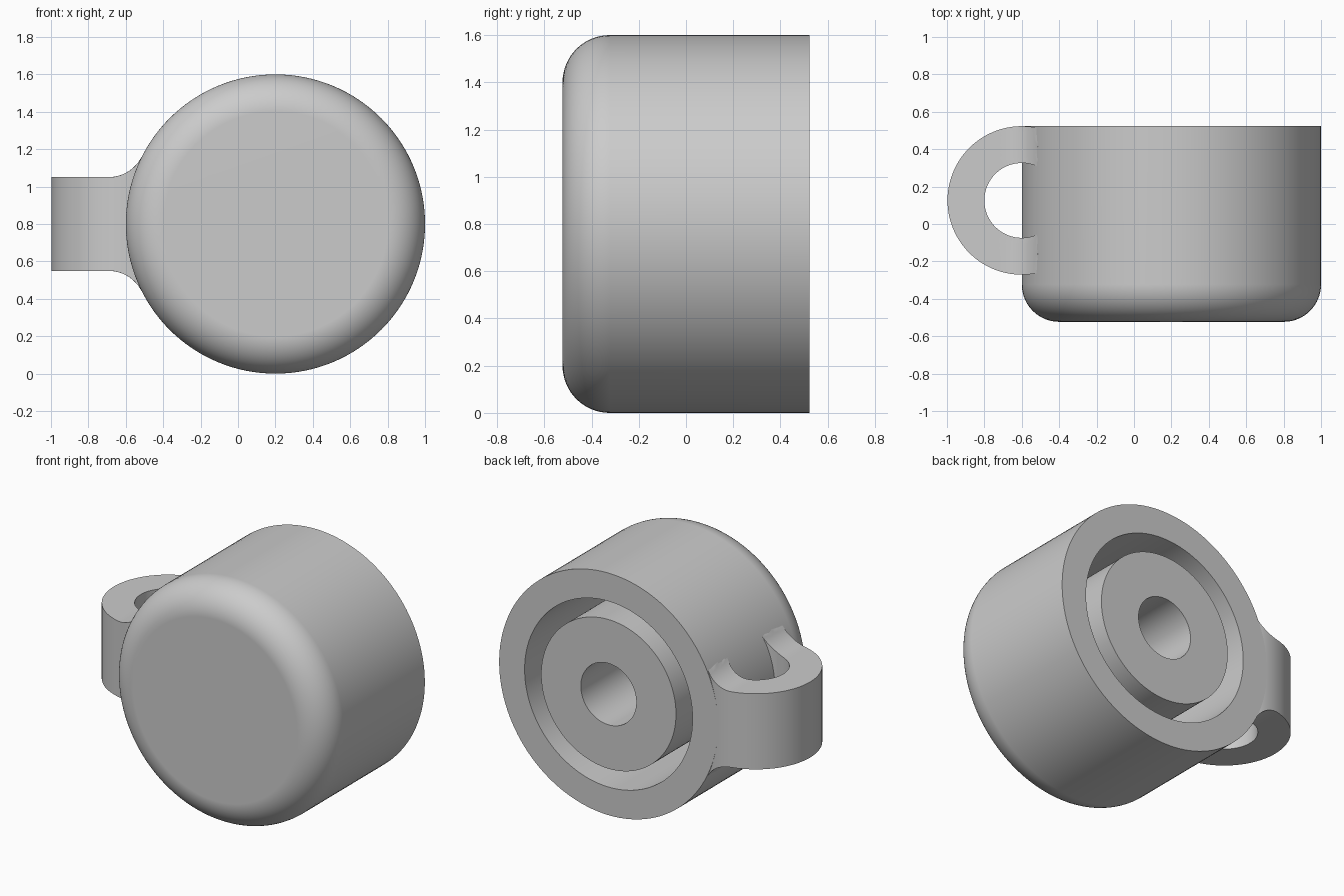
import bpy, bmesh
from math import pi, sin, cos, acos, sqrt, radians
from mathutils import Vector

cube = bpy.data.objects.get("Cube")
if cube:
    bpy.data.objects.remove(cube, do_unlink=True)

grey = bpy.data.materials.new("plain_grey")
grey.use_nodes = True
grey.diffuse_color = (0.6, 0.6, 0.6, 1)
grey.node_tree.nodes["Principled BSDF"].inputs["Base Color"].default_value = (0.6, 0.6, 0.6, 1)


def finish(bm, name):
    """Turn a bmesh into a smooth-shaded object with sharp edges kept."""
    bmesh.ops.remove_doubles(bm, verts=bm.verts[:], dist=1e-5)
    bmesh.ops.recalc_face_normals(bm, faces=bm.faces[:])
    mesh = bpy.data.meshes.new(name)
    bm.to_mesh(mesh)
    bm.free()
    mesh.materials.append(grey)
    obj = bpy.data.objects.new(name, mesh)
    bpy.context.collection.objects.link(obj)
    bpy.ops.object.select_all(action='DESELECT')
    obj.select_set(True)
    bpy.context.view_layer.objects.active = obj
    bpy.ops.object.shade_smooth_by_angle(angle=radians(30))
    mod = obj.modifiers.new("weighted_normals", 'WEIGHTED_NORMAL')
    mod.keep_sharp = True
    return obj


# Cap body: a turned profile (radius, y) with rounded front, ring groove and centre bore
CENTRE = Vector((0.2, 0, 0.8))
R, HALF, ROUND = 0.8, 0.523, 0.2
FLOOR = -0.32
profile = [(0, -HALF)]
for i in range(17):
    a = pi / 2 * i / 16
    profile.append((R - ROUND + ROUND * sin(a), -HALF + ROUND - ROUND * cos(a)))
profile += [(R, HALF), (0.614, HALF), (0.614, FLOOR), (0.493, FLOOR),
            (0.493, HALF), (0.203, HALF), (0.203, FLOOR), (0, FLOOR)]

bm = bmesh.new()
verts = [bm.verts.new(CENTRE + Vector((r, y, 0))) for r, y in profile]
edges = [bm.edges.new(pair) for pair in zip(verts, verts[1:])]
bmesh.ops.spin(bm, geom=verts + edges, cent=CENTRE, axis=(0, 1, 0),
               angle=2 * pi, steps=128, use_duplicate=False)
finish(bm, "cap_body")

# Loop handle: a flat ring whose height flares in a fillet where it meets the body
LOOP_X, LOOP_Y, INNER, OUTER = -0.6, 0.126, 0.2, 0.397
HEIGHT, FILLET = 0.25, 0.2
flare_x = CENTRE.x - sqrt((R + FILLET) ** 2 - (HEIGHT + FILLET) ** 2)
END = 0.12                                  # loop ends this far past its centre, inside the wall


def half_height(x):
    d = min(max(x - flare_x, 0), 0.179)
    return HEIGHT + FILLET - sqrt(FILLET ** 2 - d ** 2)


bm = bmesh.new()
STEPS, RINGS = 96, 6
radii = [INNER + (OUTER - INNER) * i / RINGS for i in range(RINGS + 1)]
section = [(r, 1) for r in radii] + [(r, -1) for r in reversed(radii)]
rows = []
for s in range(STEPS + 1):
    row = []
    for r, side in section:
        start = acos(END / r)
        a = start + (2 * pi - 2 * start) * s / STEPS
        x = LOOP_X + r * cos(a)
        row.append(bm.verts.new((x, LOOP_Y + r * sin(a), CENTRE.z + side * half_height(x))))
    rows.append(row)
n = len(section)
for a, b in zip(rows, rows[1:]):
    for i in range(n):
        j = (i + 1) % n
        bm.faces.new((a[i], a[j], b[j], b[i]))
bm.faces.new(rows[0])
bm.faces.new(rows[-1])
finish(bm, "loop_handle")
